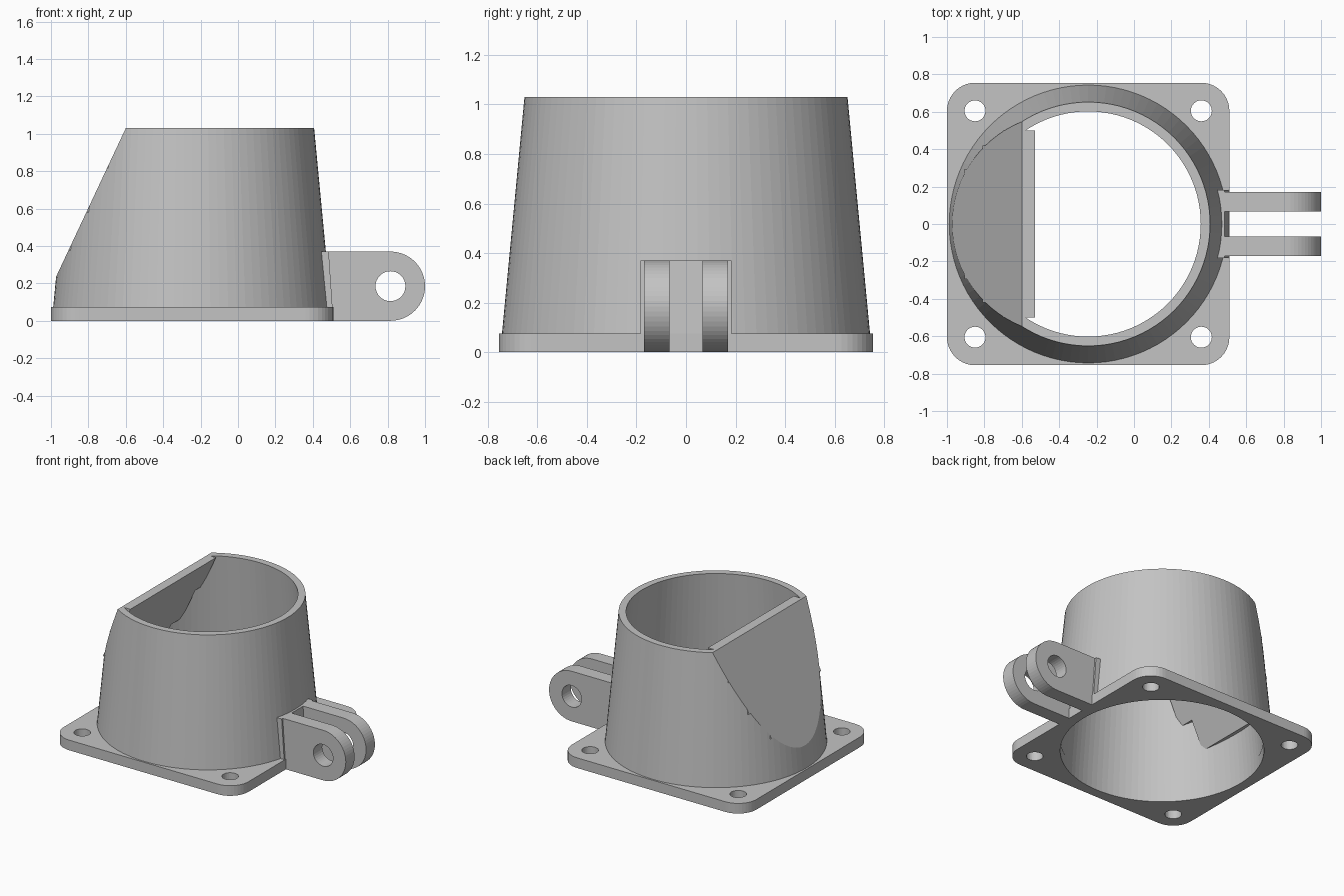
import bpy, bmesh
from math import cos, sin, pi, radians
from mathutils import Vector

cube = bpy.data.objects.get("Cube")
if cube:
    bpy.data.objects.remove(cube, do_unlink=True)

grey = bpy.data.materials.new("plain grey")
grey.use_nodes = True
grey.diffuse_color = (0.55, 0.55, 0.55, 1)
grey.node_tree.nodes["Principled BSDF"].inputs["Base Color"].default_value = grey.diffuse_color

CX = -0.245      # axis of the funnel
TOP = 1.03
SEG = 96


def finish(name, bm):
    bmesh.ops.recalc_face_normals(bm, faces=bm.faces)
    mesh = bpy.data.meshes.new(name)
    bm.to_mesh(mesh)
    bm.free()
    mesh.materials.append(grey)
    obj = bpy.data.objects.new(name, mesh)
    bpy.context.collection.objects.link(obj)
    return obj


def prism(name, lower, upper):
    """Solid between two matching outlines."""
    bm = bmesh.new()
    a = [bm.verts.new(p) for p in lower]
    b = [bm.verts.new(p) for p in upper]
    bm.faces.new(a)
    bm.faces.new(b)
    for i in range(len(a)):
        j = (i + 1) % len(a)
        bm.faces.new((a[i], a[j], b[j], b[i]))
    return finish(name, bm)


def extrude(name, outline, offset):
    pts = [Vector(p) for p in outline]
    return prism(name, pts, [p + Vector(offset) for p in pts])


def arc(cx, cy, r, start, end, n):
    return [(cx + r * cos(radians(start + (end - start) * i / n)),
             cy + r * sin(radians(start + (end - start) * i / n))) for i in range(n + 1)]


def circle(cx, cy, r, n):
    return arc(cx, cy, r, 0, 360, n)[:-1]


def cut(obj, cutter):
    cutter.hide_render = True
    mod = obj.modifiers.new("cut", "BOOLEAN")
    mod.operation = "DIFFERENCE"
    mod.solver = "EXACT"
    mod.object = cutter
    bpy.context.view_layer.objects.active = obj
    bpy.ops.object.modifier_apply(modifier=mod.name)
    bpy.data.objects.remove(cutter, do_unlink=True)


def cone(name, r0, r1, z0, z1):
    return prism(name, [(x, y, z0) for x, y in circle(CX, 0, r0, SEG)],
                 [(x, y, z1) for x, y in circle(CX, 0, r1, SEG)])


# Base flange with rounded corners, bolt holes and central opening
corner, reach = 0.15, 0.605
outline = []
for k, (sx, sy) in enumerate([(1, 1), (-1, 1), (-1, -1), (1, -1)]):
    outline += arc(CX + sx * reach, sy * reach, corner, 90 * k, 90 * k + 90, 10)
flange = extrude("base_flange", [(x, y, 0) for x, y in outline], (0, 0, 0.075))
for sx in (-1, 1):
    for sy in (-1, 1):
        hole = circle(CX + sx * reach, sy * reach, 0.056, 32)
        cut(flange, extrude("bolt_cutter", [(x, y, -0.1) for x, y in hole], (0, 0, 0.3)))
cut(flange, cone("opening_cutter", 0.69, 0.67, -0.1, 0.15))

# Tapered tube with the sloping side sliced away
bm = bmesh.new()
profile = [(0.75, 0), (0.652, TOP), (0.602, TOP), (0.685, 0)]
rings = [[bm.verts.new((x, y, z)) for x, y in circle(CX, 0, r, SEG)] for r, z in profile]
for k in range(4):
    a, b = rings[k], rings[(k + 1) % 4]
    for i in range(SEG):
        j = (i + 1) % SEG
        bm.faces.new((a[i], a[j], b[j], b[i]))
tube = finish("tapered_tube", bm)
SLOPE = 0.469    # run of the sliced face per unit height


def slope_x(z):
    return -0.6 - SLOPE * (TOP - z)


wedge = [(slope_x(1.3), -1, 1.3), (slope_x(0), -1, 0), (-1.6, -1, 0), (-1.6, -1, 1.3)]
cut(tube, extrude("slope_cutter", wedge, (0, 2, 0)))

# Stepped sloping wall that closes the sliced side
steps = [(-0.6, 0.5), (-0.7, 0.5), (-0.7, 0.42), (-0.81, 0.42), (-0.81, 0.295), (-0.905, 0.295)]
outline = steps + [(x, -y) for x, y in reversed(steps)]
outer, inner = [], []
for x, y in outline:
    p = Vector((x, y, TOP - (-0.6 - x) / SLOPE))
    outer.append(p)
    inner.append(p + (Vector((0.07, 0, 0)) if x == -0.6 else Vector((0.058, 0, -0.027))))
prism("sloping_wall", outer, inner)

# Leaning pad behind the hinge lugs
pad = [(0.44, -0.183, 0), (0.51, -0.183, 0), (0.485, -0.183, 0.37), (0.43, -0.183, 0.37)]
extrude("hinge_pad", pad, (0, 0.366, 0))

# Pair of hinge lugs with pin holes
R = 0.185
for side, y in (("left_side", 0.067), ("right_side", -0.17)):
    shape = [(0.46, 2 * R), (0.46, 0)] + arc(1 - R, R, R, -90, 90, 28)
    lug = extrude("hinge_lug_" + side, [(x, y, z) for x, z in shape], (0, 0.103, 0))
    pin = circle(1 - R, R, 0.08, 32)
    cut(lug, extrude("pin_cutter", [(x, y - 0.1, z) for x, z in pin], (0, 0.3, 0)))
